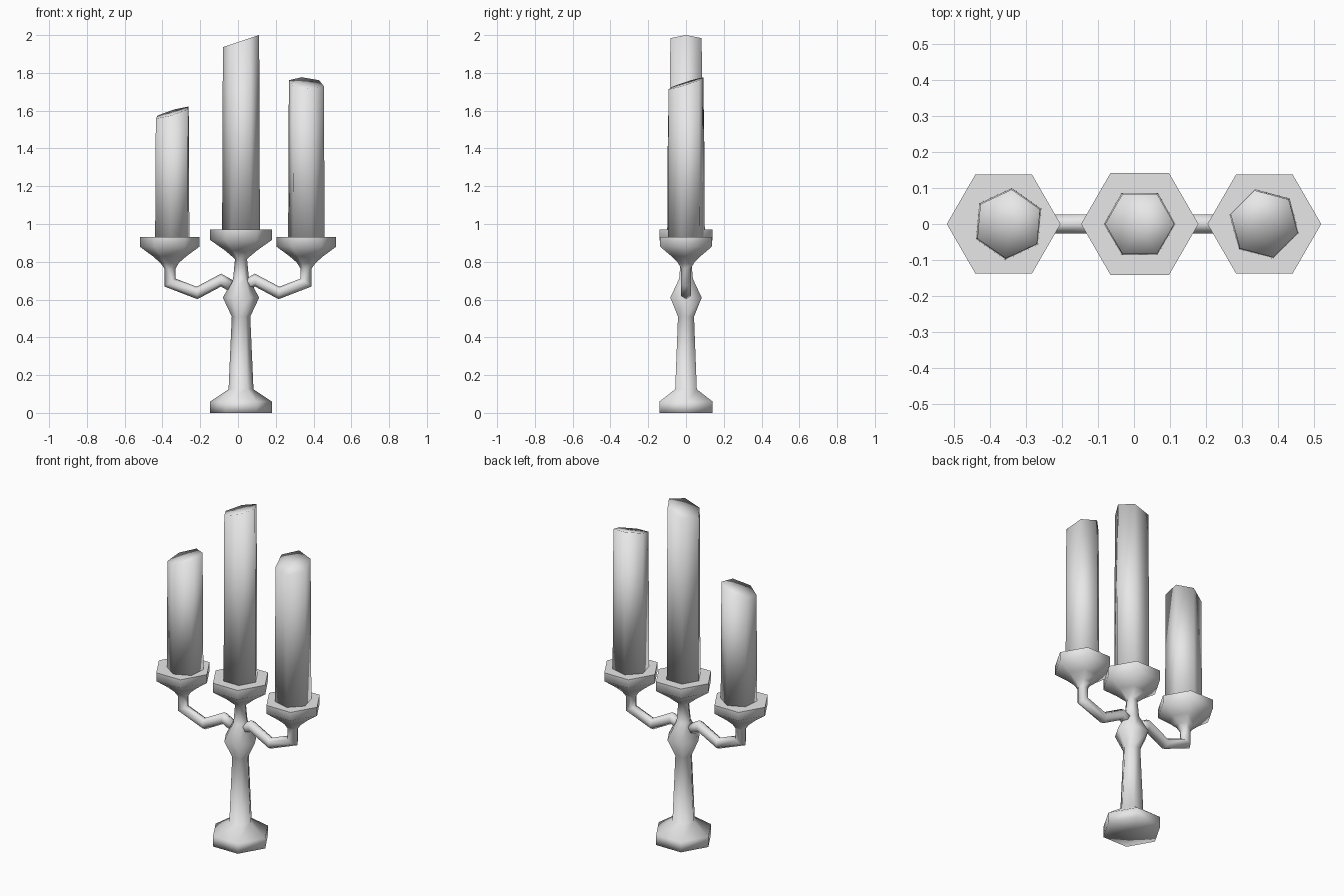
import bpy, bmesh, math
from mathutils import Vector

cube = bpy.data.objects.get("Cube")
if cube:
    bpy.data.objects.remove(cube, do_unlink=True)

SIDES = 6
COL_X = 0.016      # centre of the column
Y = Vector((0, 1, 0))

grey = bpy.data.materials.new("plain_grey")
grey.use_nodes = True
grey.diffuse_color = (0.8, 0.8, 0.8, 1)
grey.node_tree.nodes["Principled BSDF"].inputs["Base Color"].default_value = (0.8, 0.8, 0.8, 1)


def ring(center, radius, across=Vector((1, 0, 0)), turn=0.0):
    """Hexagon of points around a centre, spanned by 'across' and the y axis."""
    angles = [turn + math.tau * i / SIDES for i in range(SIDES)]
    return [Vector(center) + radius * (across * math.cos(a) + Y * math.sin(a)) for a in angles]


def loft(name, rings, flat_top=True):
    """Skin the rings in order; a fan closes the start, a flat face or fan the end."""
    bm = bmesh.new()
    loops = [[bm.verts.new(p) for p in r] for r in rings]

    def quads(a, b):
        for i in range(SIDES):
            j = (i + 1) % SIDES
            bm.faces.new((a[i], a[j], b[j], b[i]))

    def fan(loop):
        hub = bm.verts.new(sum((v.co for v in loop), Vector()) / SIDES)
        for i in range(SIDES):
            bm.faces.new((loop[i], loop[(i + 1) % SIDES], hub))

    for a, b in zip(loops, loops[1:]):
        quads(a, b)
    fan(loops[0])
    top = bm.faces.new(loops[-1]) if flat_top else fan(loops[-1])
    for f in bm.faces:
        f.smooth = f is not top
    bmesh.ops.recalc_face_normals(bm, faces=bm.faces)
    mesh = bpy.data.meshes.new(name)
    bm.to_mesh(mesh)
    bm.free()
    mesh.materials.append(grey)
    obj = bpy.data.objects.new(name, mesh)
    bpy.context.collection.objects.link(obj)
    return obj


# Base, stem and middle cup turned as one piece
column = [(0.163, 0), (0.163, 0.06), (0.066, 0.125), (0.049, 0.51), (0.096, 0.61),
          (0.042, 0.71), (0.032, 0.815), (0.085, 0.86), (0.163, 0.915), (0.163, 0.97)]
loft("column_and_middle_cup", [ring((COL_X, 0, z), r) for r, z in column])

# Bent arms, each flaring into a side cup
path = [Vector((x, 0, z)) for x, z in
        [(0.04, 0.675), (0.09, 0.703), (0.217, 0.635), (0.36, 0.69), (0.36, 0.765)]]
cup = [(0.05, 0.795), (0.09, 0.83), (0.158, 0.88), (0.158, 0.93)]


def arm_rings():
    rings = []
    for i, p in enumerate(path):
        before = (p - path[max(i - 1, 0)]).normalized()
        after = (path[min(i + 1, len(path) - 1)] - p).normalized()
        tangent = (before + after).normalized()
        # widen the ring at each bend so the tube keeps its thickness
        miter = 1 / max(tangent.dot(after), tangent.dot(before))
        rings.append(ring(p, 0.03, Y.cross(tangent) * miter))
    return rings + [ring((0.362, 0, z), r) for r, z in cup]


for name, side in (("left_arm_and_cup", 1), ("right_arm_and_cup", -1)):
    loft(name, [[Vector((p.x * side, p.y, p.z)) for p in r] for r in arm_rings()])


# Candles with slanted tops, each turned a different way
def candle(name, x, bottom, middle, turn):
    turn = math.radians(turn)
    top = ring((x, 0, middle), 0.096, turn=turn)
    for i, p in enumerate(top):
        p.z += 0.032 * math.cos(math.tau * i / SIDES)
    loft(name, [ring((x, 0, bottom), 0.1, turn=turn), top], flat_top=False)


candle("middle_candle", COL_X, 0.965, 1.968, 0)
candle("right_candle", -0.348, 0.925, 1.59, 25)
candle("left_candle", 0.362, 0.925, 1.745, 105)
